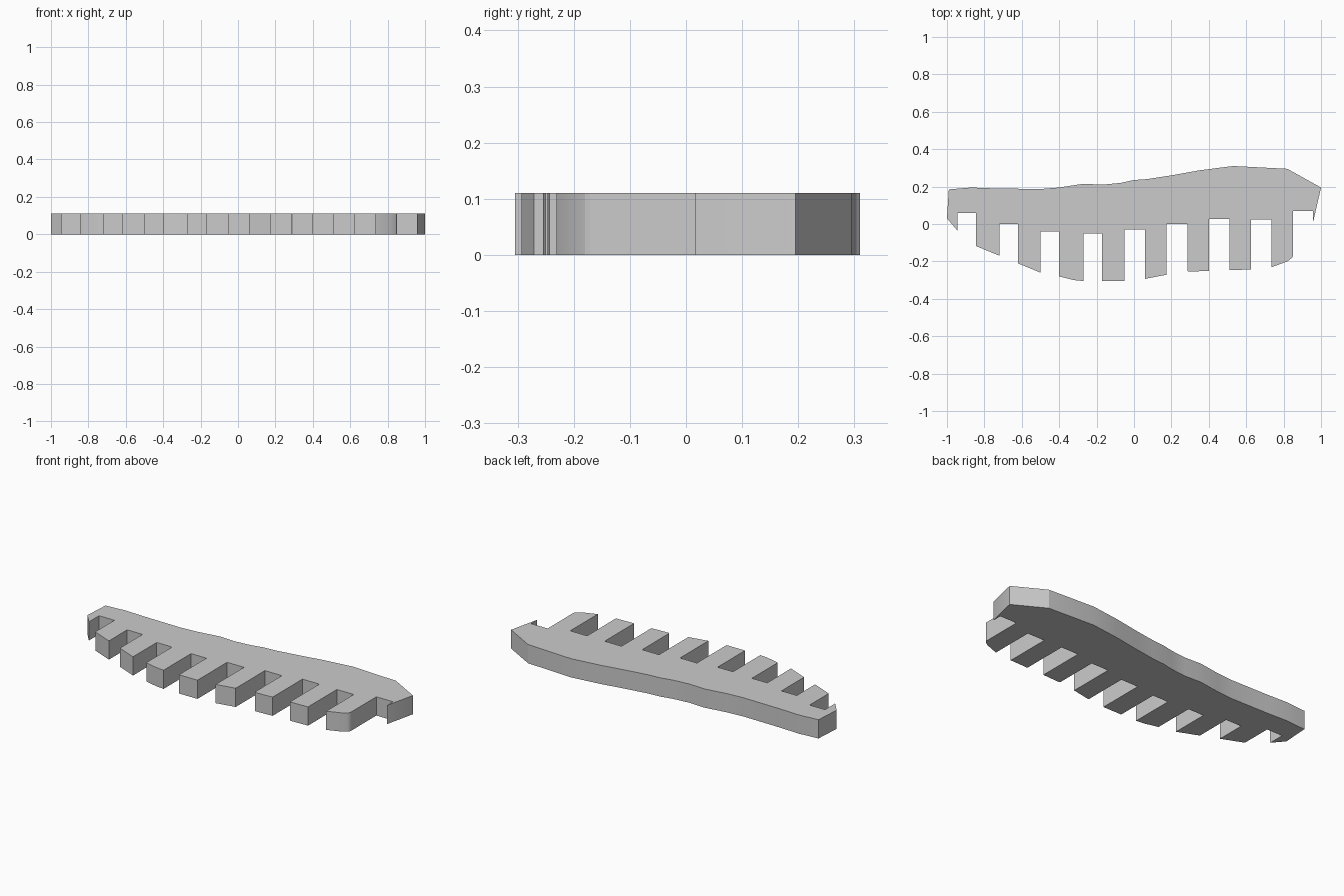
import bpy
import bmesh

if "Cube" in bpy.data.objects:
    bpy.data.objects.remove(bpy.data.objects["Cube"])

THICKNESS = 0.11

# Back edge, right to left
back_edge = [(1, 0.195), (0.82, 0.295), (0.53, 0.31), (0.35, 0.287), (0.2, 0.26), (0.07, 0.24),
             (0, 0.235), (-0.07, 0.22), (-0.17, 0.21), (-0.27, 0.215), (-0.4, 0.195),
             (-0.5, 0.187), (-0.74, 0.19), (-0.87, 0.195), (-0.99, 0.185)]

# Front edge through the tooth tips, left to right
front_edge = [(-1, 0.03), (-0.94, -0.04), (-0.84, -0.12), (-0.5, -0.26), (-0.4, -0.28),
              (-0.32, -0.3), (-0.27, -0.305), (-0.05, -0.305), (0.06, -0.293), (0.18, -0.27),
              (0.285, -0.25), (0.29, -0.255), (0.34, -0.253), (0.4, -0.25), (0.63, -0.243),
              (0.73, -0.233), (0.82, -0.2), (0.845, -0.18), (0.96, 0.02)]

# Gaps between teeth: left side, right side, depth line
gaps = [(-0.945, -0.845, 0.06), (-0.72, -0.62, 0), (-0.5, -0.4, -0.04),
        (-0.27, -0.17, -0.05), (-0.05, 0.06, -0.03), (0.175, 0.285, 0),
        (0.4, 0.51, 0.027), (0.625, 0.735, 0.025), (0.85, 0.958, 0.07)]


def front_y(x):
    """Height of the front edge at x."""
    for (xa, ya), (xb, yb) in zip(front_edge, front_edge[1:]):
        if xa <= x <= xb:
            return ya + (yb - ya) * (x - xa) / (xb - xa)
    return front_edge[-1][1]


def toothed_edge():
    """Front edge with the square gaps cut out of it."""
    points, rest = [], list(front_edge)
    for left, right, depth in gaps:
        points += [p for p in rest if p[0] < left]
        points += [(left, front_y(left)), (left, depth), (right, depth), (right, front_y(right))]
        rest = [p for p in rest if p[0] > right]
    return points + rest


# Flat plate raised from the outline
bm = bmesh.new()
base = bm.faces.new([bm.verts.new((x, y, 0)) for x, y in toothed_edge() + back_edge])
raised = bmesh.ops.extrude_face_region(bm, geom=[base], use_keep_orig=True)["geom"]
top = [v for v in raised if isinstance(v, bmesh.types.BMVert)]
bmesh.ops.translate(bm, verts=top, vec=(0, 0, THICKNESS))
bmesh.ops.recalc_face_normals(bm, faces=bm.faces)
mesh = bpy.data.meshes.new("toothed_plate")
bm.to_mesh(mesh)
bm.free()

plate = bpy.data.objects.new("toothed_plate", mesh)
bpy.context.collection.objects.link(plate)

# Plain grey material
grey = bpy.data.materials.new("plain grey")
grey.use_nodes = True
colour = (0.6, 0.6, 0.6, 1)
grey.diffuse_color = colour
grey.node_tree.nodes["Principled BSDF"].inputs["Base Color"].default_value = colour
mesh.materials.append(grey)

# Soft bends, crisp corners
bpy.ops.object.select_all(action="DESELECT")
plate.select_set(True)
bpy.context.view_layer.objects.active = plate
bpy.ops.object.shade_smooth_by_angle(angle=0.35)
